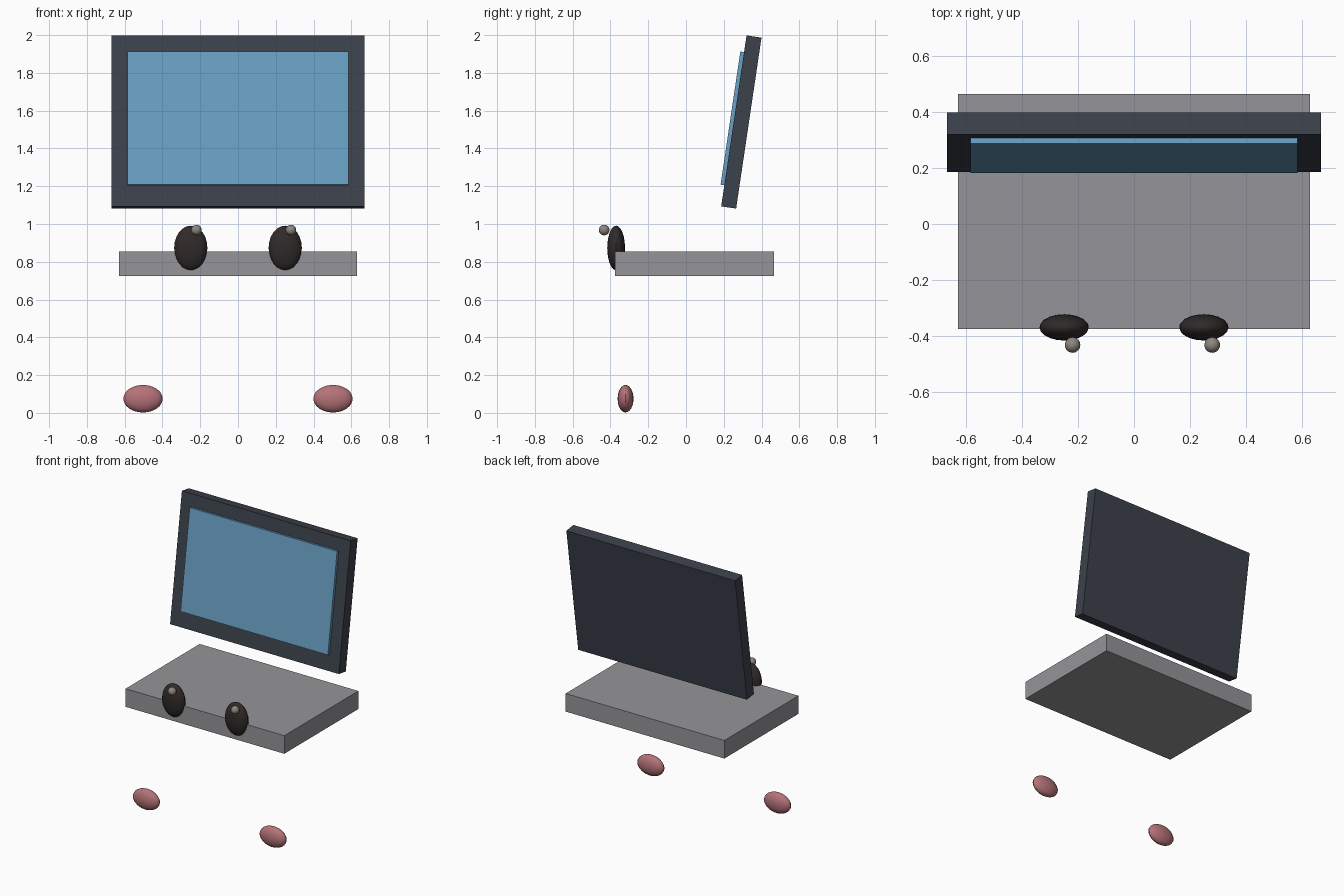
import bpy
from math import atan2, cos, radians
from mathutils import Matrix, Vector

if "Cube" in bpy.data.objects:
    bpy.data.objects.remove(bpy.data.objects["Cube"])


def material(name, rgb):
    m = bpy.data.materials.new(name)
    m.diffuse_color = (*rgb, 1)
    m.use_nodes = True
    m.node_tree.nodes["Principled BSDF"].inputs["Base Color"].default_value = m.diffuse_color
    return m


GREY = material("body_grey", (0.30, 0.30, 0.32))
DARK = material("frame_dark", (0.045, 0.052, 0.07))
BLUE = material("screen_blue", (0.14, 0.35, 0.55))
BLACK = material("eye_black", (0.03, 0.023, 0.023))
GLINT = material("glint_grey", (0.27, 0.24, 0.21))
PINK = material("foot_pink", (0.46, 0.17, 0.19))


def box(name, centre, size, mat, tilt=0):
    bpy.ops.mesh.primitive_cube_add(size=1, location=centre, rotation=(tilt, 0, 0))
    ob = bpy.context.object
    ob.name = name
    ob.scale = size
    bpy.ops.object.transform_apply(location=False, rotation=False, scale=True)
    ob.data.materials.append(mat)
    return ob


def ellipsoid(name, centre, radii, mat):
    bpy.ops.mesh.primitive_uv_sphere_add(segments=20, ring_count=12, radius=1, location=centre)
    ob = bpy.context.object
    ob.name = name
    ob.scale = radii
    bpy.ops.object.transform_apply(location=False, rotation=False, scale=True)
    bpy.ops.object.shade_smooth_by_angle(angle=radians(30))
    ob.data.materials.append(mat)
    return ob


# Keyboard body
box("base", (0, 0.045, 0.79), (1.26, 0.84, 0.13), GREY)

# Lid leaning backwards, with the screen panel standing proud of its face
tilt = -atan2(0.135, 0.91)
lid_centre = Vector((0, 0.293, 1.54))
box("lid_frame", lid_centre, (1.34, 0.08, 0.915), DARK, tilt)
panel_offset = Matrix.Rotation(tilt, 3, 'X') @ Vector((0, -0.049, 0.012))
box("screen_panel", lid_centre + panel_offset,
    (1.17, 0.022, 0.705 / cos(tilt)), BLUE, tilt)

# Eyes with glints (both glints shifted the same way) and floating feet
for side, s in (("left", -1), ("right", 1)):
    ellipsoid(side + "_eye", (s * 0.25, -0.37, 0.873), (0.088, 0.047, 0.118), BLACK)
    ellipsoid(side + "_eye_glint", (s * 0.25 + 0.03, -0.433, 0.968), (0.028, 0.028, 0.028), GLINT)
    ellipsoid(side + "_foot", (s * 0.503, -0.32, 0.075), (0.104, 0.042, 0.073), PINK)
